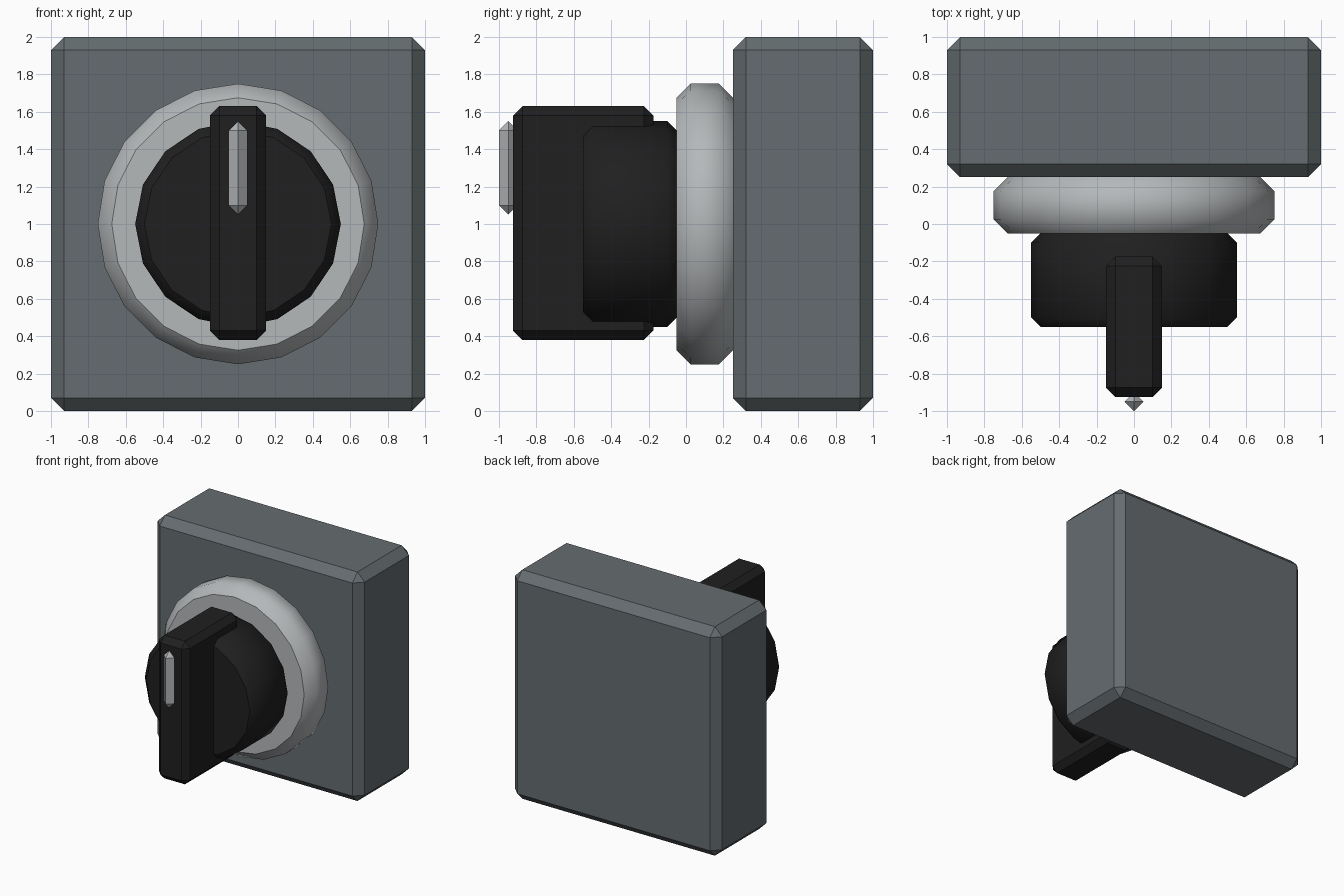
import bpy
import bmesh
from math import sin, cos, tau
from mathutils import Matrix

cube = bpy.data.objects.get("Cube")
if cube:
    bpy.data.objects.remove(cube, do_unlink=True)


def material(name, rgb):
    mat = bpy.data.materials.new(name)
    mat.use_nodes = True
    colour = (*rgb, 1)
    mat.diffuse_color = colour
    mat.node_tree.nodes["Principled BSDF"].inputs["Base Color"].default_value = colour
    return mat


def finish(bm, name, mat):
    bmesh.ops.recalc_face_normals(bm, faces=bm.faces)
    mesh = bpy.data.meshes.new(name)
    bm.to_mesh(mesh)
    bm.free()
    mesh.materials.append(mat)
    obj = bpy.data.objects.new(name, mesh)
    bpy.context.collection.objects.link(obj)
    return obj


def chamfered_box(name, low, high, chamfer, mat):
    bm = bmesh.new()
    size = [b - a for a, b in zip(low, high)]
    centre = [(a + b) / 2 for a, b in zip(low, high)]
    bmesh.ops.create_cube(bm, size=1, matrix=Matrix.Translation(centre) @ Matrix.Diagonal((*size, 1)))
    bmesh.ops.bevel(bm, geom=bm.edges[:], offset=chamfer, segments=1, affect='EDGES')
    return finish(bm, name, mat)


def turned_disc(name, radius, front, back, chamfer, sides, mat):
    """Chamfered disc along y, smooth round the rim with flat end caps."""
    bm = bmesh.new()
    profile = [(radius - chamfer, front), (radius, front + chamfer),
               (radius, back - chamfer), (radius - chamfer, back)]
    rings = [[bm.verts.new((r * sin(tau * i / sides), y, 1 + r * cos(tau * i / sides)))
              for i in range(sides)] for r, y in profile]
    for a, b in zip(rings, rings[1:]):
        for i in range(sides):
            j = (i + 1) % sides
            bm.faces.new((a[i], a[j], b[j], b[i])).smooth = True
    for cap in (rings[0], rings[-1]):
        bm.faces.new(cap)
    return finish(bm, name, mat)


def pointed_bar(name, centre, half, low, high, mat):
    """Diamond-section upright bar with a point at each end."""
    bm = bmesh.new()
    x, y = centre
    rings = [[bm.verts.new((x + half * cos(tau * i / 4), y + half * sin(tau * i / 4), z))
              for i in range(4)] for z in (low + half, high - half)]
    tips = [bm.verts.new((x, y, z)) for z in (low, high)]
    for i in range(4):
        j = (i + 1) % 4
        bm.faces.new((rings[0][i], rings[0][j], rings[1][j], rings[1][i]))
        for ring, tip in zip(rings, tips):
            bm.faces.new((ring[i], ring[j], tip))
    return finish(bm, name, mat)


slate = material("slate grey", (0.13, 0.15, 0.16))
silver = material("light silver", (0.46, 0.48, 0.49))
black = material("soft black", (0.014, 0.014, 0.014))
pale = material("pointer grey", (0.46, 0.48, 0.49))

chamfered_box("housing", (-1, 0.25, 0), (1, 1, 2), 0.07, slate)
turned_disc("bezel_ring", 0.75, -0.05, 0.25, 0.075, 20, silver)
turned_disc("knob_base", 0.55, -0.55, -0.05, 0.05, 16, black)
chamfered_box("knob_grip", (-0.15, -0.925, 0.38), (0.15, -0.175, 1.63), 0.05, black)
pointed_bar("pointer_mark", (0, -0.95), 0.05, 1.05, 1.55, pale)
